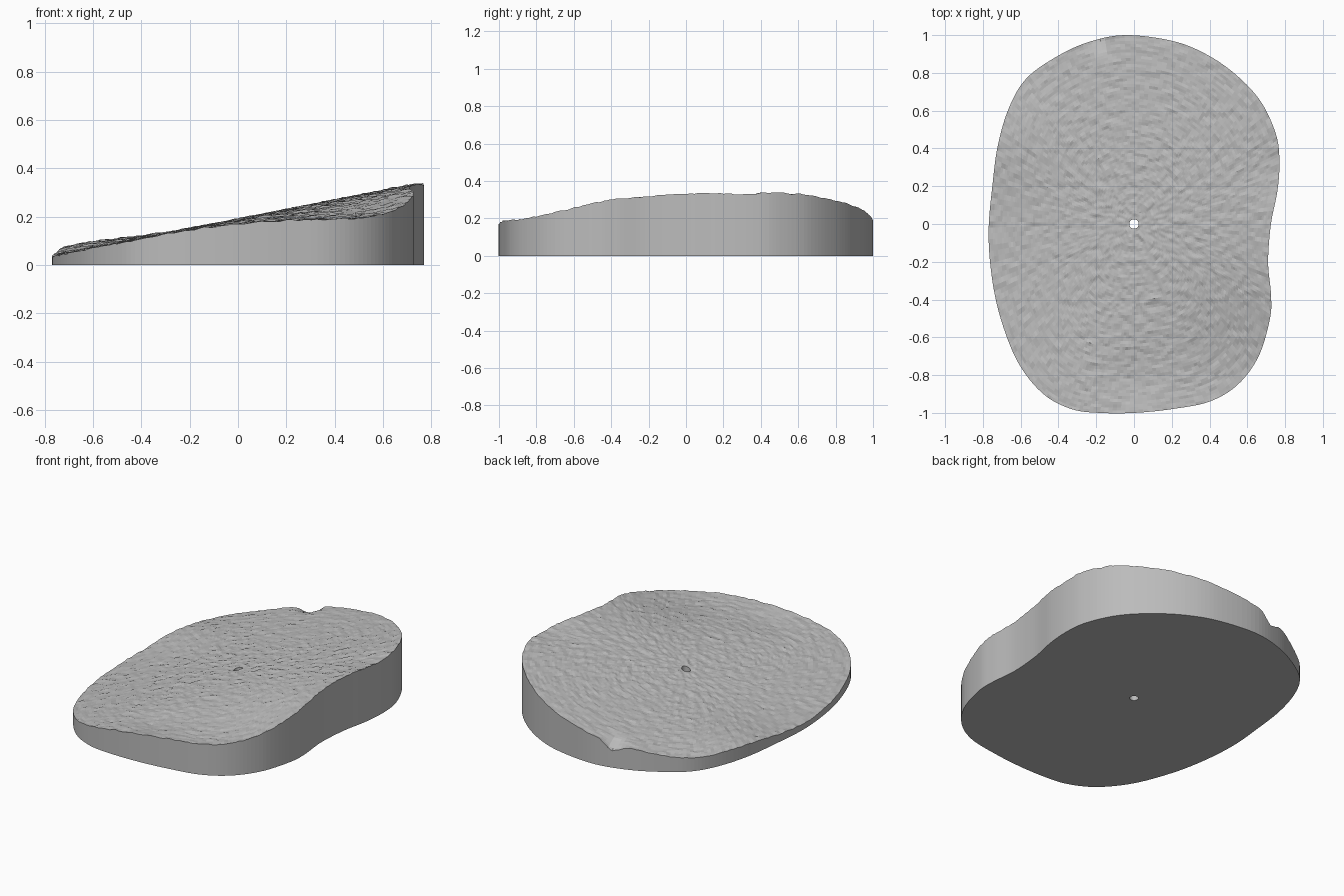
import bpy, bmesh, math
from mathutils import Vector, noise

old = bpy.data.objects.get("Cube")
if old:
    bpy.data.objects.remove(old, do_unlink=True)

SEGS = 8        # samples between outline points
RINGS = 64
HOLE = 0.025

stone = bpy.data.materials.new("light grey")
stone.use_nodes = True
GREY = (0.5, 0.5, 0.5, 1)
stone.diffuse_color = GREY
stone.node_tree.nodes["Principled BSDF"].inputs["Base Color"].default_value = GREY

# Plan outline, counter-clockwise
OUTLINE = [(.77, .34), (.75, .48), (.67, .65), (.54, .79), (.38, .9), (.2, .97),
           (-.05, 1), (-.25, .96), (-.42, .88), (-.57, .77), (-.66, .62),
           (-.72, .42), (-.75, .2), (-.77, -.05), (-.75, -.3), (-.7, -.52),
           (-.61, -.74), (-.48, -.9), (-.33, -.98), (-.18, -1), (0, -1),
           (.2, -.98), (.4, -.94), (.55, -.85), (.66, -.7), (.72, -.5),
           (.725, -.37), (.71, -.2), (.725, 0), (.76, .18)]

# Broad dips and swells of the top: x, y, height, radius
SWELLS = [(.6, -.85, -.1, .33), (0, -.82, -.015, .1), (-.68, .45, .03, .2),
          (-.18, .98, -.045, .04), (.76, .28, -.015, .1)]


def smooth_loop(points, steps):
    """Closed Catmull-Rom curve through the points."""
    pts = [Vector(p) for p in points]
    n = len(pts)
    out = []
    for i in range(n):
        a, b, c, d = (pts[(i + k) % n] for k in (-1, 0, 1, 2))
        for s in range(steps):
            t = s / steps
            out.append(0.5 * (2 * b + (c - a) * t + (2 * a - 5 * b + 4 * c - d) * t ** 2
                              + (3 * b - a - 3 * c + d) * t ** 3))
    return out


def top_height(x, y):
    """Sloping plane with broad swells and a fine pebbled grain."""
    z = 0.19 + 0.2 * x
    for cx, cy, h, r in SWELLS:
        z += h * math.exp(-((x - cx) ** 2 + (y - cy) ** 2) / (2 * r * r))
    z += 0.006 * noise.noise(Vector((x * 24, y * 24, 0)))
    z += 0.004 * noise.noise(Vector((x * 47, y * 47, 5)))
    return max(z, 0.02)


def bridge(bm, a, b):
    n = len(a)
    for i in range(n):
        j = (i + 1) % n
        bm.faces.new((a[i], b[i], b[j], a[j]))


bm = bmesh.new()
rim = smooth_loop(OUTLINE, SEGS)
hole = [p.normalized() * HOLE for p in rim]

# Grained top, ring by ring from the hole to the rim
rings = []
for k in range(RINGS + 1):
    t = k / RINGS
    ring = []
    for h, p in zip(hole, rim):
        q = h.lerp(p, t)
        ring.append(bm.verts.new((q.x, q.y, top_height(q.x, q.y))))
    rings.append(ring)
for inner, outer in zip(rings, rings[1:]):
    bridge(bm, inner, outer)

# Vertical outer wall, flat underside and the small through hole
base_rim = [bm.verts.new((p.x, p.y, 0)) for p in rim]
base_hole = [bm.verts.new((p.x, p.y, 0)) for p in hole]
bridge(bm, rings[-1], base_rim)
bridge(bm, base_rim, base_hole)
bridge(bm, base_hole, rings[0])
bmesh.ops.recalc_face_normals(bm, faces=bm.faces)

mesh = bpy.data.meshes.new("sloped_slab")
bm.to_mesh(mesh)
bm.free()
mesh.materials.append(stone)
slab = bpy.data.objects.new("sloped_slab", mesh)
bpy.context.collection.objects.link(slab)
